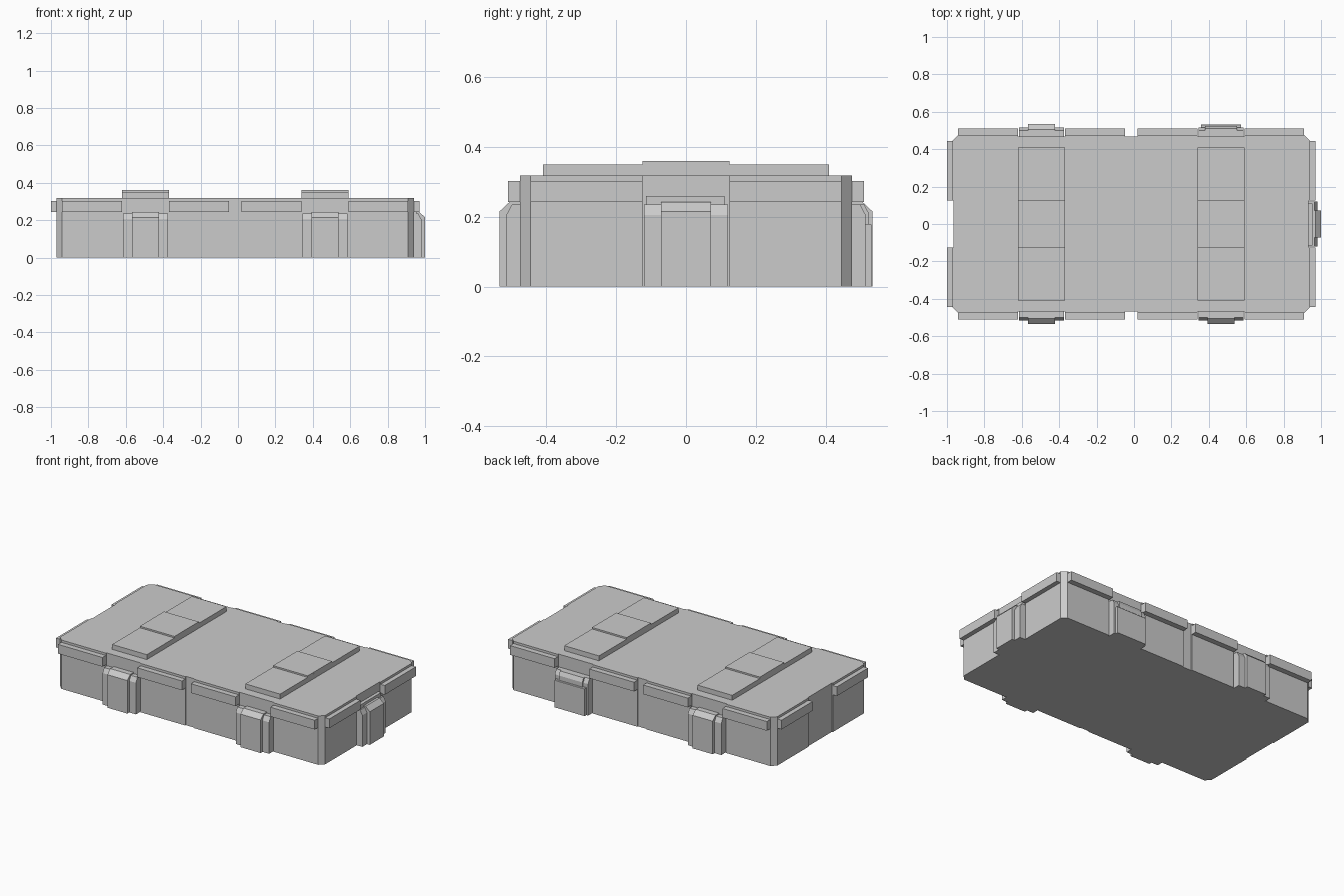
import bpy
import bmesh
from math import pi, sin, cos
from mathutils import Matrix, Vector

CX = -0.015            # centre of the case body
HX, HY = 0.955, 0.475  # body half sizes
TOP = 0.318
STEP = 0.006           # depth of the shallow wall recesses

if "Cube" in bpy.data.objects:
    bpy.data.objects.remove(bpy.data.objects["Cube"], do_unlink=True)

grey = bpy.data.materials.new("case_grey")
grey.use_nodes = True
colour = (0.6, 0.6, 0.6, 1)
grey.diffuse_color = colour
grey.node_tree.nodes["Principled BSDF"].inputs["Base Color"].default_value = colour


def prism(name, points, offset, matrix=None):
    """Extrude a flat outline along offset and make it an object."""
    bm = bmesh.new()
    face = bm.faces.new([bm.verts.new(p) for p in points])
    out = bmesh.ops.extrude_face_region(bm, geom=[face], use_keep_orig=True)
    verts = [g for g in out["geom"] if isinstance(g, bmesh.types.BMVert)]
    bmesh.ops.translate(bm, verts=verts, vec=Vector(offset))
    bmesh.ops.recalc_face_normals(bm, faces=bm.faces[:])
    mesh = bpy.data.meshes.new(name)
    bm.to_mesh(mesh)
    bm.free()
    mesh.materials.append(grey)
    obj = bpy.data.objects.new(name, mesh)
    obj.matrix_world = matrix or Matrix()
    bpy.context.collection.objects.link(obj)
    return obj


def box(name, x0, x1, y0, y1, z0, z1):
    outline = [(x0, y0, z0), (x1, y0, z0), (x1, y1, z0), (x0, y1, z0)]
    return prism(name, outline, (0, 0, z1 - z0))


# Case body: chamfered corners, shallow recesses at the middles and latches
quarter = [(0.0325, HY - STEP), (0.0325, HY), (0.355, HY), (0.355, HY - STEP),
           (0.605, HY - STEP), (0.605, HY), (HX - 0.03, HY), (HX, HY - 0.03),
           (HX, 0.125), (HX - STEP, 0.125)]
half = quarter + [(x, -y) for x, y in reversed(quarter)]
outline = half + [(-x, y) for x, y in reversed(half)]
prism("case_body", [(CX + x, y, 0) for x, y in outline], (0, 0, TOP))

# Lid rim strips on all four walls
for s in (-1, 1):
    side = "back" if s > 0 else "front"
    for t in (-1, 1):
        for a, b in ((0.0325, 0.355), (0.605, HX - 0.03)):
            xs = sorted((CX + t * a, CX + t * b))
            ys = sorted((s * (HY - 0.01), s * (HY + 0.035)))
            box(side + "_rim_strip", *xs, *ys, 0.243, 0.303)
        xs = sorted((CX + s * (HX - 0.01), CX + s * (HX + 0.03)))
        ys = sorted((t * 0.125, t * (HY - 0.03)))
        box("end_rim_strip", *xs, *ys, 0.243, 0.303)

# Raised lid plates with a thicker middle
for t in (-1, 1):
    xs = sorted((CX + t * 0.355, CX + t * 0.605))
    box("lid_plate", *xs, -0.41, 0.41, TOP - 0.01, 0.35)
    box("lid_plate_middle", *xs, -0.125, 0.125, 0.34, 0.36)


def slab(name, half_width, profile, matrix):
    """Extrude an (outward, up) profile across the width of a latch."""
    points = [(-half_width, -out, z) for out, z in profile]
    return prism(name, points, (2 * half_width, 0, 0), matrix)


def sloped(depth, shoulder, top, lip):
    return [(-0.01, 0), (depth, 0), (depth, shoulder), (lip, top), (-0.01, top)]


def latch(name, x, y, angle, lowered=False):
    m = Matrix.Translation((x, y, 0)) @ Matrix.Rotation(angle, 4, "Z")
    slab(name + "_wings", 0.12, sloped(0.046, 0.205, 0.235, 0.03), m)
    if lowered:
        slab(name + "_hook", 0.085, sloped(0.055, 0.21, 0.235, 0.042), m)
        slab(name + "_panel", 0.108, sloped(0.064, 0.176, 0.18, 0.06), m)
    else:
        slab(name + "_panel", 0.072, sloped(0.066, 0.215, 0.243, 0.036), m)


# Latches on the front, back and left end
wall = HY - STEP
for t in (-1, 1):
    x = CX + t * 0.48
    latch("front_latch", x, -wall, 0)
    latch("back_latch", x, wall, pi, lowered=t > 0)
latch("end_latch", CX + HX - STEP, 0, pi / 2)

# Catch on the lid above the end latch
box("end_catch", 0.92, 0.955, -0.115, 0.11, 0.23, 0.26)
